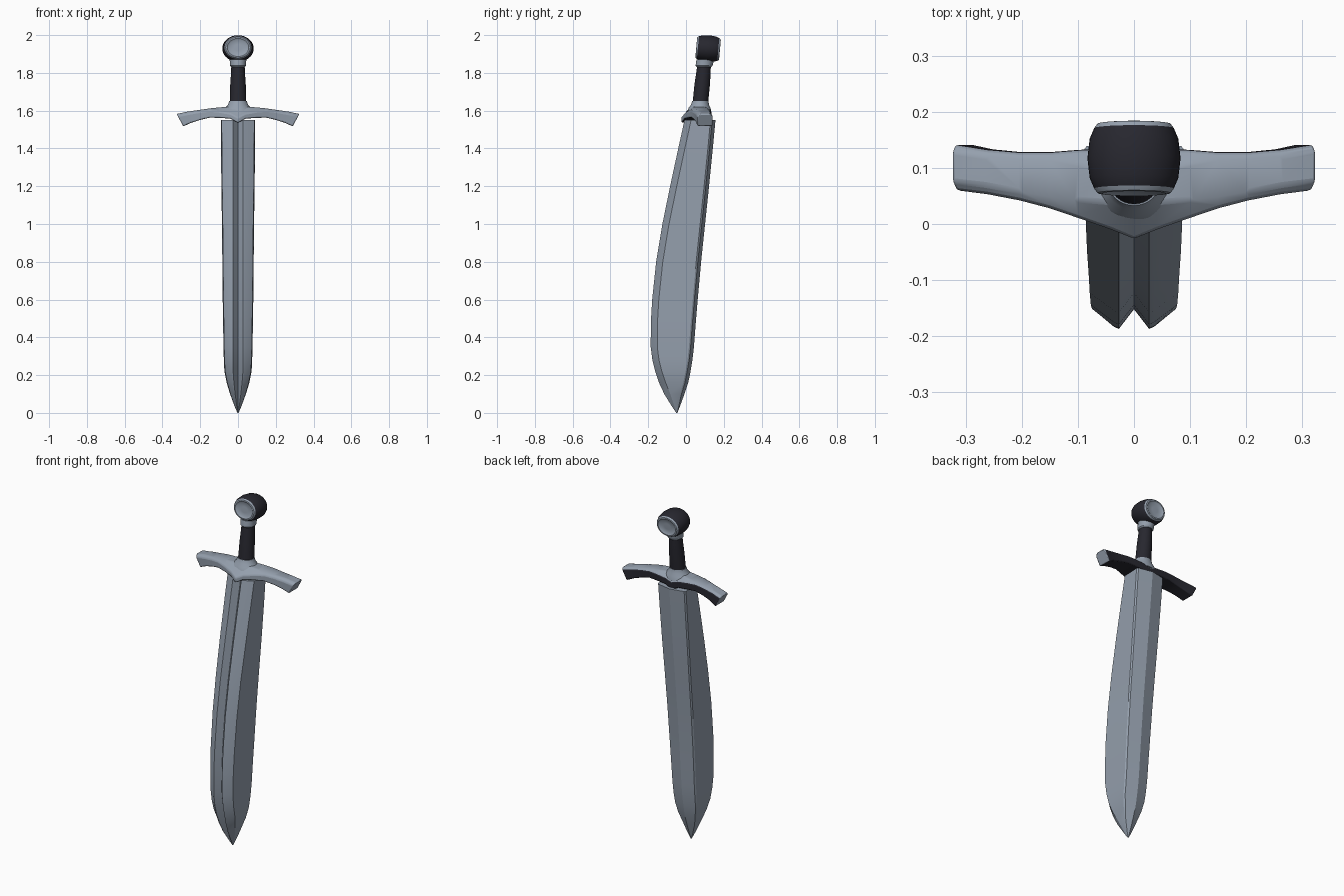
import bpy, bmesh, math
from mathutils import Vector

if "Cube" in bpy.data.objects:
    bpy.data.objects.remove(bpy.data.objects["Cube"])


def material(name, rgb):
    m = bpy.data.materials.new(name)
    m.diffuse_color = (*rgb, 1)
    m.use_nodes = True
    m.node_tree.nodes["Principled BSDF"].inputs["Base Color"].default_value = m.diffuse_color
    return m


STEEL = material("blue grey steel", (0.30, 0.35, 0.42))
DARK = material("dark leather", (0.02, 0.02, 0.028))


def loft(name, rings, mats, rule=None, angle=30, bevel=0):
    """Skin a list of equal-length point rings; rule picks a material per face."""
    bm = bmesh.new()
    vs = [[bm.verts.new(p) for p in r] for r in rings]
    n = len(rings[0])
    for a, b in zip(vs, vs[1:]):
        for i in range(n):
            j = (i + 1) % n
            bm.faces.new((a[i], a[j], b[j], b[i]))
    bm.faces.new(vs[0][::-1])
    bm.faces.new(vs[-1])
    bmesh.ops.recalc_face_normals(bm, faces=bm.faces)
    bm.normal_update()
    if rule:
        for f in bm.faces:
            f.material_index = rule(f)
    me = bpy.data.meshes.new(name)
    bm.to_mesh(me)
    bm.free()
    for m in mats:
        me.materials.append(m)
    ob = bpy.data.objects.new(name, me)
    bpy.context.collection.objects.link(ob)
    bpy.ops.object.select_all(action='DESELECT')
    ob.select_set(True)
    bpy.context.view_layer.objects.active = ob
    bpy.ops.object.shade_smooth_by_angle(angle=math.radians(angle))
    if bevel:
        mod = ob.modifiers.new("soft edges", 'BEVEL')
        mod.width = bevel
        mod.segments = 2
        mod.angle_limit = math.radians(35)
    return ob


# Blade: curved slab with a groove down the front and a shallow ridged back
def blade_ring(z, front, back, w):
    t = min(1, w / 0.075)
    d = min(0.035, (back - front) * 0.3)
    half = [(0.027 * t, front), (0.036 * t, front + 0.004 * t),
            (w * 0.95, front + d), (w, back - d * 0.75),
            (w * 0.93, back - d * 0.5)]
    pts = [(0, front + d)] + half + [(0, back)] + [(-x, y) for x, y in half[::-1]]
    return [(x, y, z) for x, y in pts]


stations = [(0, -0.052, -0.046, 0.003), (0.04, -0.078, -0.03, 0.02),
            (0.1, -0.115, -0.008, 0.042), (0.16, -0.143, 0.012, 0.06),
            (0.22, -0.163, 0.024, 0.072), (0.28, -0.178, 0.034, 0.075),
            (0.35, -0.187, 0.042, 0.077), (0.48, -0.186, 0.052, 0.079),
            (0.6, -0.179, 0.062, 0.081), (0.8, -0.158, 0.08, 0.083),
            (1.0, -0.125, 0.101, 0.085), (1.2, -0.084, 0.122, 0.088),
            (1.4, -0.041, 0.142, 0.09), (1.55, -0.008, 0.156, 0.091)]
loft("blade", [blade_ring(*s) for s in stations], [STEEL], angle=22)


# Crossguard: drooping bar, pointed at the front centre, dark behind and below
def guard_ring(x, zb, zt, yf, yb, shear, chamfer):
    h = zt - zb
    sec = [(yf, zb), (yf, zt - chamfer * h), (yf + chamfer * 0.08, zt),
           (yb - chamfer * 0.06, zt), (yb, zt - chamfer * h * 0.7), (yb, zb)]
    return [(x + shear * (z - zb) / h, y, z) for y, z in sec]


half = [(0.04, 1.558, 1.622, -0.01, 0.135, 0, 0.6),
        (0.1, 1.562, 1.617, 0.011, 0.132, 0, 0.4),
        (0.15, 1.563, 1.612, 0.028, 0.128, 0, 0.25),
        (0.2, 1.551, 1.604, 0.042, 0.128, 0.005, 0.2),
        (0.25, 1.535, 1.595, 0.053, 0.133, 0.015, 0.2),
        (0.29, 1.517, 1.583, 0.06, 0.142, 0.035, 0.2)]
left = [[(-x, y, z) for x, y, z in guard_ring(*s)] for s in half[::-1]]
middle = [guard_ring(0, 1.535, 1.625, -0.026, 0.135, 0, 0.7)]
right = [guard_ring(*s) for s in half]


def guard_rule(f):
    n = f.normal
    return int(abs(n.x) < 0.75 and (n.z < -0.5 or (n.y > 0.75 and n.z < 0.5)))


loft("crossguard", left + middle + right, [STEEL, DARK], guard_rule, 35, 0.006)


# Hilt tubes: stacked ellipses given as (z, centre y, x radius, y radius)
def tube(name, rows, mat):
    rings = [[(rx * math.cos(a), cy + ry * math.sin(a), z)
              for a in (math.tau * i / 32 for i in range(32))]
             for z, cy, rx, ry in rows]
    loft(name, rings, [mat], angle=40)


tube("grip_base", [(1.59, 0.07, 0.085, 0.065), (1.615, 0.072, 0.068, 0.058),
                   (1.63, 0.074, 0.053, 0.048), (1.65, 0.076, 0.047, 0.043)], STEEL)
tube("grip", [(1.635, 0.075, 0.044, 0.041), (1.68, 0.08, 0.043, 0.041),
              (1.74, 0.086, 0.041, 0.041), (1.80, 0.092, 0.037, 0.038),
              (1.845, 0.096, 0.035, 0.036)], DARK)
tube("pommel_collar", [(1.832, 0.095, 0.036, 0.039), (1.838, 0.096, 0.042, 0.045),
                       (1.85, 0.098, 0.042, 0.046), (1.872, 0.102, 0.045, 0.046)], STEEL)

# Pommel: barrel lying front to back, light end discs and dark rim
profile = [(-0.057, 0.02), (-0.057, 0.048), (-0.063, 0.057), (-0.062, 0.065),
           (-0.054, 0.071), (-0.035, 0.079), (0, 0.083), (0.035, 0.079),
           (0.054, 0.071), (0.062, 0.065), (0.063, 0.057), (0.057, 0.048),
           (0.057, 0.02)]
rings = [[(r * math.cos(a), d, 0.85 * r * math.sin(a))
          for a in (math.tau * i / 40 for i in range(40))] for d, r in profile]
pommel = loft("pommel", rings, [STEEL, DARK],
              lambda f: int(abs(f.calc_center_median().y) < 0.057
                            and abs(f.normal.y) < 0.8), 40)
pommel.location = (0, 0.117, 1.929)
pommel.rotation_euler.x = -0.09
